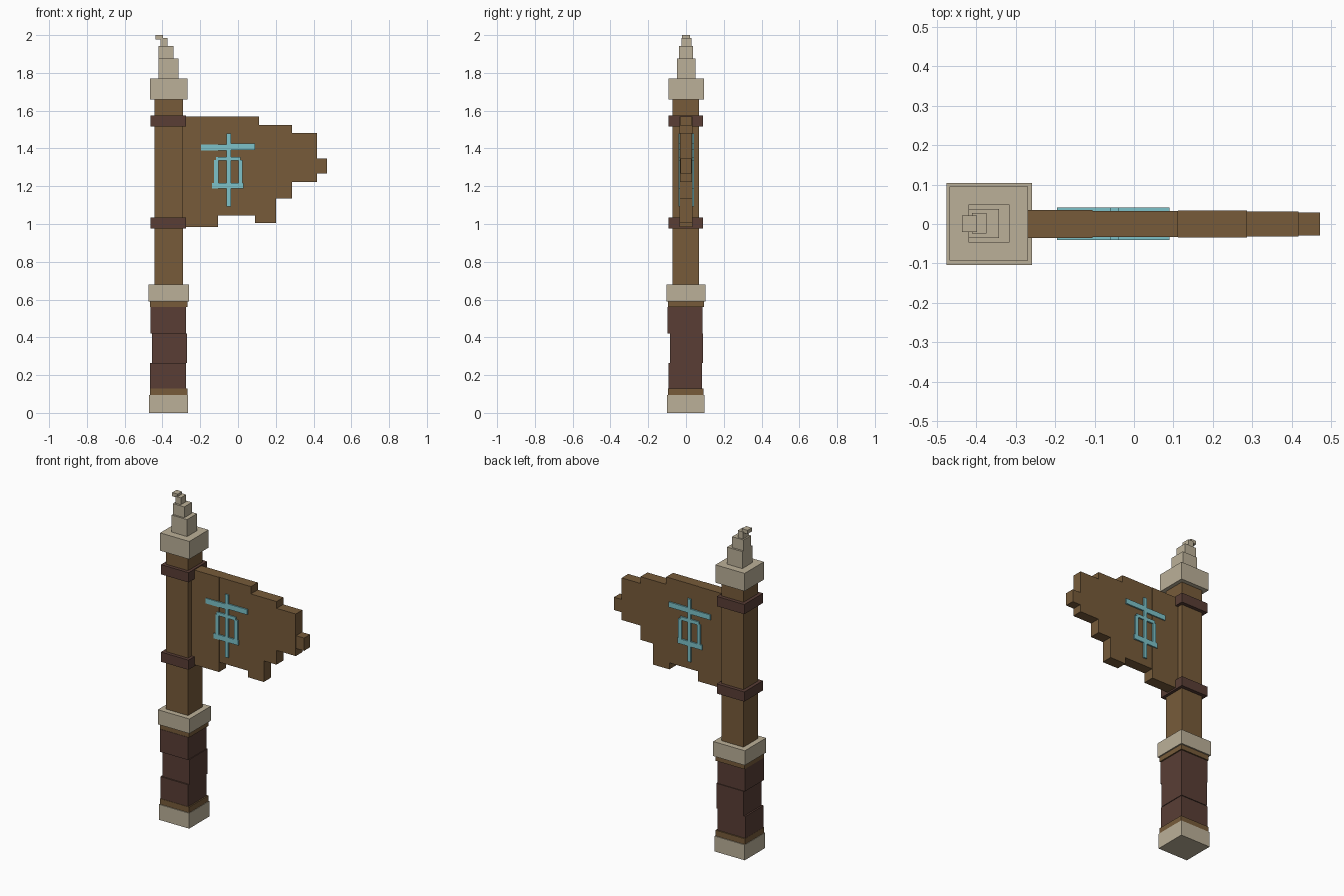
import bpy


def material(name, rgb):
    m = bpy.data.materials.new(name)
    m.diffuse_color = (*rgb, 1.0)
    return m


WOOD = material("brown wood", (0.184, 0.105, 0.042))
LEATHER = material("dark leather", (0.100, 0.048, 0.036))
BONE = material("pale bone", (0.500, 0.435, 0.315))
CYAN = material("cyan paint", (0.205, 0.545, 0.585))


def box(name, x, y, z, mat):
    """Axis-aligned block from (min, max) ranges."""
    bpy.ops.mesh.primitive_cube_add(size=1)
    o = bpy.context.object
    o.name = name
    o.location = [(r[0] + r[1]) / 2 for r in (x, y, z)]
    o.scale = [r[1] - r[0] for r in (x, y, z)]
    bpy.ops.object.transform_apply(location=True, rotation=True, scale=True)
    o.data.materials.append(mat)
    return o


# Handle, bottom to top: name, x range, y range, z range, colour
handle = [
    ("pommel", (-0.470, -0.264), (-0.100, 0.098), (0.0, 0.095), BONE),
    ("lower_collar", (-0.467, -0.267), (-0.095, 0.093), (0.095, 0.130), WOOD),
    ("grip_wrap_low", (-0.466, -0.275), (-0.093, 0.086), (0.130, 0.265), LEATHER),
    ("grip_wrap_mid", (-0.456, -0.271), (-0.085, 0.091), (0.265, 0.420), LEATHER),
    ("grip_wrap_high", (-0.464, -0.275), (-0.097, 0.087), (0.420, 0.560), LEATHER),
    ("upper_collar", (-0.467, -0.267), (-0.095, 0.095), (0.560, 0.590), WOOD),
    ("guard", (-0.475, -0.259), (-0.104, 0.104), (0.590, 0.680), BONE),
    ("pole", (-0.441, -0.292), (-0.071, 0.069), (0.680, 1.660), WOOD),
    ("lower_band", (-0.462, -0.274), (-0.092, 0.091), (0.975, 1.035), LEATHER),
    ("upper_band", (-0.462, -0.274), (-0.092, 0.091), (1.515, 1.575), LEATHER),
    ("cap", (-0.467, -0.268), (-0.093, 0.095), (1.660, 1.770), BONE),
]

# Stepped horn on the cap
handle += [
    ("horn_base", (-0.420, -0.315), (-0.047, 0.050), (1.770, 1.875), BONE),
    ("horn_middle", (-0.420, -0.342), (-0.036, 0.038), (1.875, 1.942), BONE),
    ("horn_upper", (-0.410, -0.374), (-0.024, 0.028), (1.942, 1.985), BONE),
    ("horn_tip", (-0.436, -0.398), (-0.020, 0.022), (1.977, 2.0), BONE),
]
for part in handle:
    box(*part)

# Blade as vertical slabs: x range, z range, half thickness
blade = [
    ((-0.292, -0.105), (0.985, 1.570), 0.035),
    ((-0.105, 0.090), (1.045, 1.570), 0.033),
    ((0.090, 0.112), (1.005, 1.570), 0.033),
    ((0.112, 0.200), (1.005, 1.525), 0.034),
    ((0.200, 0.287), (1.135, 1.525), 0.034),
    ((0.287, 0.417), (1.222, 1.482), 0.032),
    ((0.417, 0.472), (1.268, 1.347), 0.029),
]
for i, (x, z, t) in enumerate(blade):
    box(f"blade_slab_{i + 1}", x, (-t, t), z, WOOD)

# Raised rune strokes on both faces: name, x range, z range
rune = [
    ("stem", (-0.061, -0.038), (1.092, 1.480)),
    ("crossbar_left", (-0.195, -0.055), (1.388, 1.420)),
    ("crossbar_right", (-0.050, 0.090), (1.393, 1.425)),
    ("frame_left", (-0.126, -0.104), (1.205, 1.340)),
    ("frame_right", (0.003, 0.025), (1.205, 1.340)),
    ("frame_top", (-0.117, 0.013), (1.335, 1.356)),
    ("frame_bottom", (-0.138, 0.030), (1.187, 1.218)),
]
for name, x, z in rune:
    box(f"rune_{name}_front", x, (-0.041, -0.0325), z, CYAN)
    box(f"rune_{name}_back", x, (0.0325, 0.042), z, CYAN)
